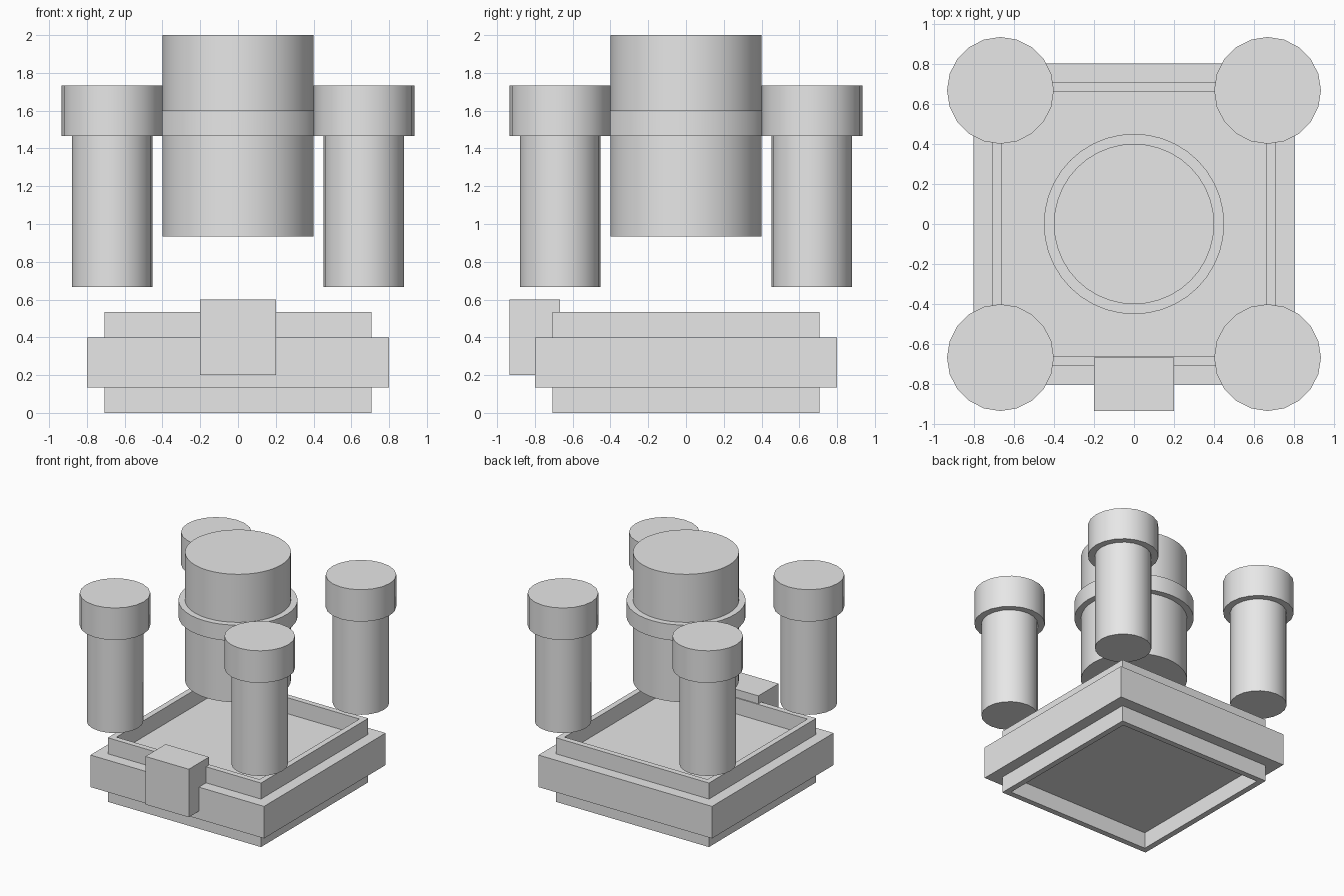
import bpy
import bmesh
from mathutils import Matrix, Vector

default_cube = bpy.data.objects.get("Cube")
if default_cube:
    bpy.data.objects.remove(default_cube, do_unlink=True)

grey = bpy.data.materials.new("light_grey")
grey.use_nodes = True
grey.diffuse_color = (0.8, 0.8, 0.8, 1)
grey.node_tree.nodes["Principled BSDF"].inputs["Base Color"].default_value = (0.8, 0.8, 0.8, 1)

U = 2 / 15  # base module that all sizes are multiples of


def finish(name, bm, smooth=False):
    mesh = bpy.data.meshes.new(name)
    bm.normal_update()
    bm.to_mesh(mesh)
    bm.free()
    mesh.materials.append(grey)
    obj = bpy.data.objects.new(name, mesh)
    bpy.context.collection.objects.link(obj)
    if smooth:
        bpy.ops.object.select_all(action="DESELECT")
        obj.select_set(True)
        bpy.context.view_layer.objects.active = obj
        bpy.ops.object.shade_smooth_by_angle()
    return obj


def box(bm, size, centre):
    matrix = Matrix.Translation(centre) @ Matrix.Diagonal((*size, 1))
    bmesh.ops.create_cube(bm, size=1, matrix=matrix)


def cylinder(name, radius, z0, z1, sides, x=0, y=0):
    bm = bmesh.new()
    bmesh.ops.create_cone(bm, cap_ends=True, segments=sides, radius1=radius,
                          radius2=radius, depth=z1 - z0,
                          matrix=Matrix.Translation((x, y, (z0 + z1) / 2)))
    return finish(name, bm, smooth=True)


def push(bm, face, distance):
    """Extrude one face along its vertical normal and return the new cap."""
    direction = Vector((0, 0, 1 if face.normal.z > 0 else -1))
    cap = bmesh.ops.extrude_discrete_faces(bm, faces=[face])["faces"][0]
    bmesh.ops.translate(bm, verts=cap.verts, vec=direction * distance)
    bm.normal_update()
    return cap


# Square base with a raised rim and a shallow recess above and below
bm = bmesh.new()
box(bm, (12 * U, 12 * U, 2 * U), (0, 0, 2 * U))
bm.normal_update()
for face in [f for f in bm.faces if abs(f.normal.z) > 0.5]:
    bmesh.ops.inset_region(bm, faces=[face], thickness=U)
    cap = push(bm, face, U)
    bmesh.ops.inset_region(bm, faces=[cap], thickness=U / 2)
    push(bm, cap, -U)
finish("base", bm)

# Block on the front edge
bm = bmesh.new()
box(bm, (3 * U, 2 * U, 3 * U), (0, -6 * U, 3 * U))
finish("front_block", bm)

# Central drum with a collar
cylinder("central_drum", 3 * U, 7 * U, 15 * U, 40)
cylinder("drum_collar", 0.45, 11 * U, 12 * U, 40)

# Capped post above each corner
for side, x in (("left", 5 * U), ("right", -5 * U)):
    for end, y in (("front", -5 * U), ("back", 5 * U)):
        cylinder(f"{end}_{side}_post", 1.6 * U, 5 * U, 11 * U, 20, x, y)
        cylinder(f"{end}_{side}_post_cap", 2 * U, 11 * U, 13 * U, 20, x, y)
